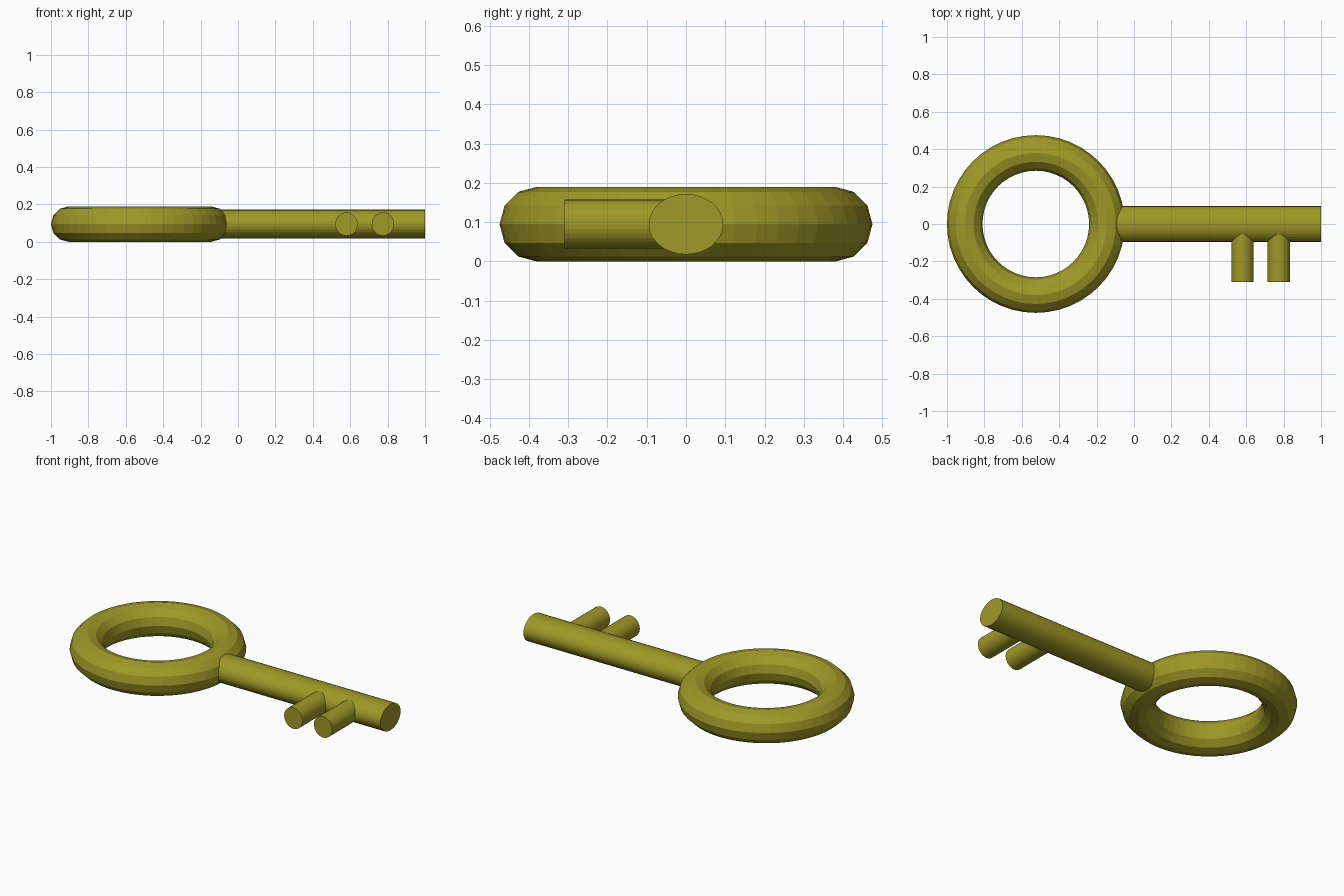
import bpy
from math import pi

if "Cube" in bpy.data.objects:
    bpy.data.objects.remove(bpy.data.objects["Cube"])

MID_Z = 0.095

brass = bpy.data.materials.new("brass")
brass.diffuse_color = (0.35, 0.32, 0.02, 1)
brass.use_nodes = True
brass.node_tree.nodes["Principled BSDF"].inputs["Base Color"].default_value = brass.diffuse_color


def finish(name):
    ob = bpy.context.object
    ob.name = name
    bpy.ops.object.transform_apply(location=False, rotation=True, scale=True)
    ob.data.materials.append(brass)
    return ob


def rod(name, start, end, axis, center, width, height, sides=32):
    """Elliptical rod along x or y between start and end."""
    mid = (start + end) / 2
    if axis == 'X':
        loc, rot = (mid, center, MID_Z), (0, pi / 2, 0)
        scale = (height, width, 1)
    else:
        loc, rot = (center, mid, MID_Z), (pi / 2, 0, 0)
        scale = (width, height, 1)
    bpy.ops.mesh.primitive_cylinder_add(vertices=sides, radius=1,
                                        depth=end - start, location=loc, rotation=rot)
    bpy.context.object.scale = scale
    return finish(name)


# Ring handle
bpy.ops.mesh.primitive_torus_add(major_radius=0.38, minor_radius=0.095,
                                 major_segments=48, minor_segments=12,
                                 location=(-0.525, 0, MID_Z))
finish("ring_handle")

# Shaft, starting inside the ring
rod("shaft", -0.145, 1.0, 'X', 0, 0.095, 0.077)

# Two teeth on the front side
for i, x in enumerate((0.58, 0.775)):
    rod(f"tooth_{i + 1}", -0.31, 0.0, 'Y', x, 0.06, 0.0625)
